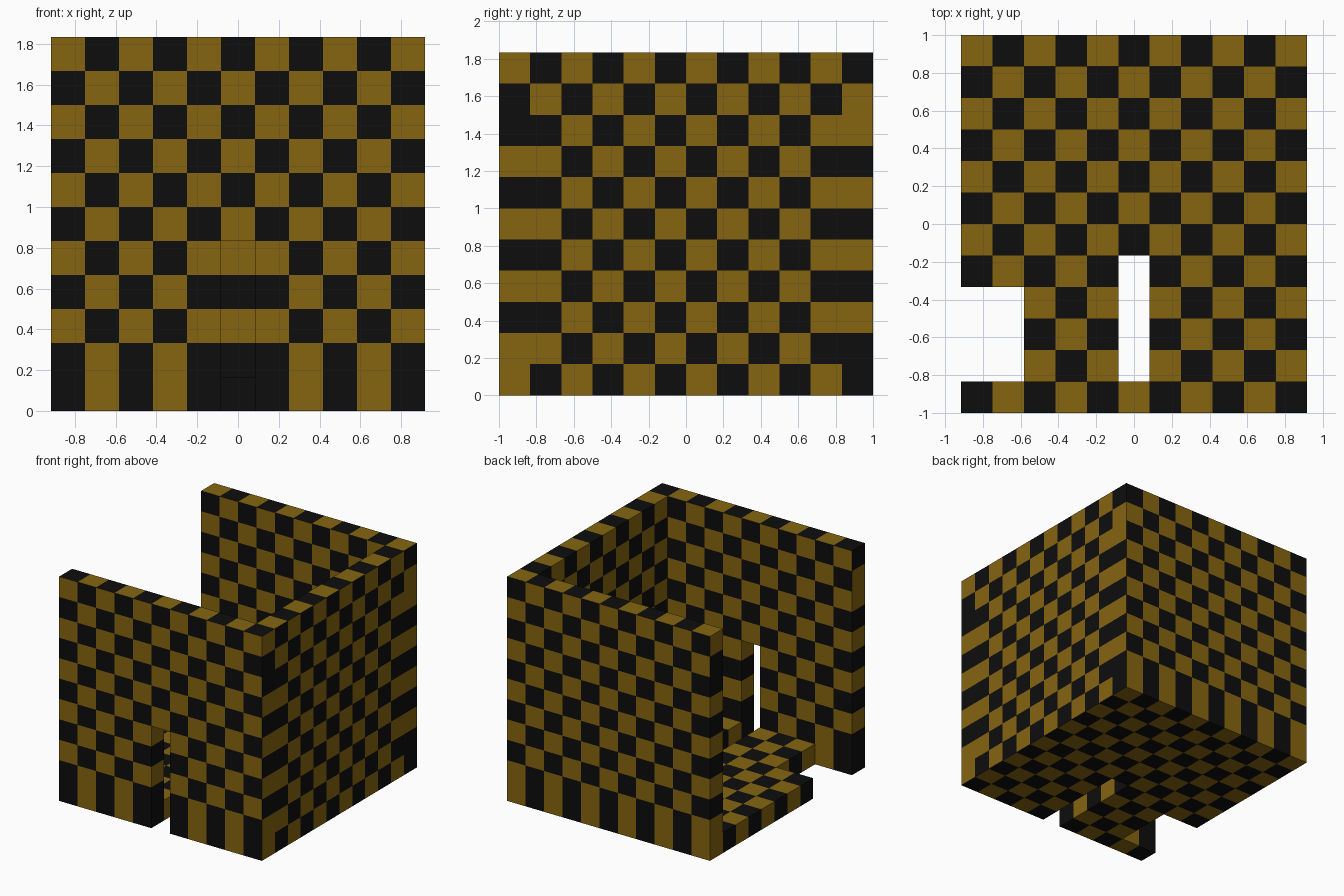
import bpy, bmesh
from mathutils import Vector
from itertools import product

if "Cube" in bpy.data.objects:
    bpy.data.objects.remove(bpy.data.objects["Cube"])

U = 1 / 6                      # block size
NX, NY, NZ = 11, 12, 11        # overall size in blocks


def material(name, rgb):
    m = bpy.data.materials.new(name)
    m.diffuse_color = (*rgb, 1)
    m.use_nodes = True
    m.node_tree.nodes["Principled BSDF"].inputs["Base Color"].default_value = m.diffuse_color
    return m


gold = material("gold", (0.235, 0.130, 0.005))
black = material("black", (0.004, 0.004, 0.004))


def box(x0, x1, y0, y1, z0, z1):
    """Blocks filling a range (upper ends excluded)."""
    return set(product(range(x0, x1), range(y0, y1), range(z0, z1)))


# Parts in whole blocks: three walls, a doorway, and a floor with two cut-outs
parts = {
    "front_wall": box(0, NX, 0, 1, 0, NZ) - box(5, 6, 0, 1, 0, 5),
    "back_wall": box(0, NX, NY - 1, NY, 0, NZ),
    "right_wall": box(NX - 1, NX, 1, NY - 1, 0, NZ),
    "floor": box(0, NX - 1, 1, NY - 1, 0, 1)
             - box(0, 2, 1, 4, 0, 1) - box(5, 6, 1, 5, 0, 1),
}
solid = set().union(*parts.values())


def is_gold(cell, axis, sign):
    """Checker pattern for one block face."""
    i, j, k = cell
    if axis == 2:                                  # tops and undersides
        return (i + j) % 2 == 1
    if axis == 1:                                  # front and back faces
        row = max(k, 1) if j in (0, NY - 1) else k
        return (i + row + (j == NY - 1)) % 2 == 0
    if 1 <= k <= 8:                                # wall ends repeat the next column
        j = min(max(j, 1), NY - 2)
    outer_right = i == NX - 1 and sign > 0
    return (j + k) % 2 == (0 if outer_right else 1)


def build(name, cells):
    bm = bmesh.new()
    for cell in sorted(cells):
        for axis, sign in product(range(3), (-1, 1)):
            n = Vector((0, 0, 0))
            n[axis] = sign
            if tuple(c + int(d) for c, d in zip(cell, n)) in solid:
                continue
            a, b = Vector((0, 0, 0)), Vector((0, 0, 0))
            a[(axis + 1) % 3] = 0.5
            b[(axis + 2) % 3] = 0.5 * sign
            mid = Vector(cell) + Vector((0.5, 0.5, 0.5)) + n * 0.5
            mid -= Vector((NX / 2, NY / 2, 0))
            corners = (mid - a - b, mid + a - b, mid + a + b, mid - a + b)
            face = bm.faces.new([bm.verts.new(p * U) for p in corners])
            face.material_index = 0 if is_gold(cell, axis, sign) else 1
    bmesh.ops.remove_doubles(bm, verts=bm.verts, dist=1e-4)
    mesh = bpy.data.meshes.new(name)
    bm.to_mesh(mesh)
    bm.free()
    mesh.materials.append(gold)
    mesh.materials.append(black)
    bpy.context.collection.objects.link(bpy.data.objects.new(name, mesh))


for name, cells in parts.items():
    build(name, cells)
